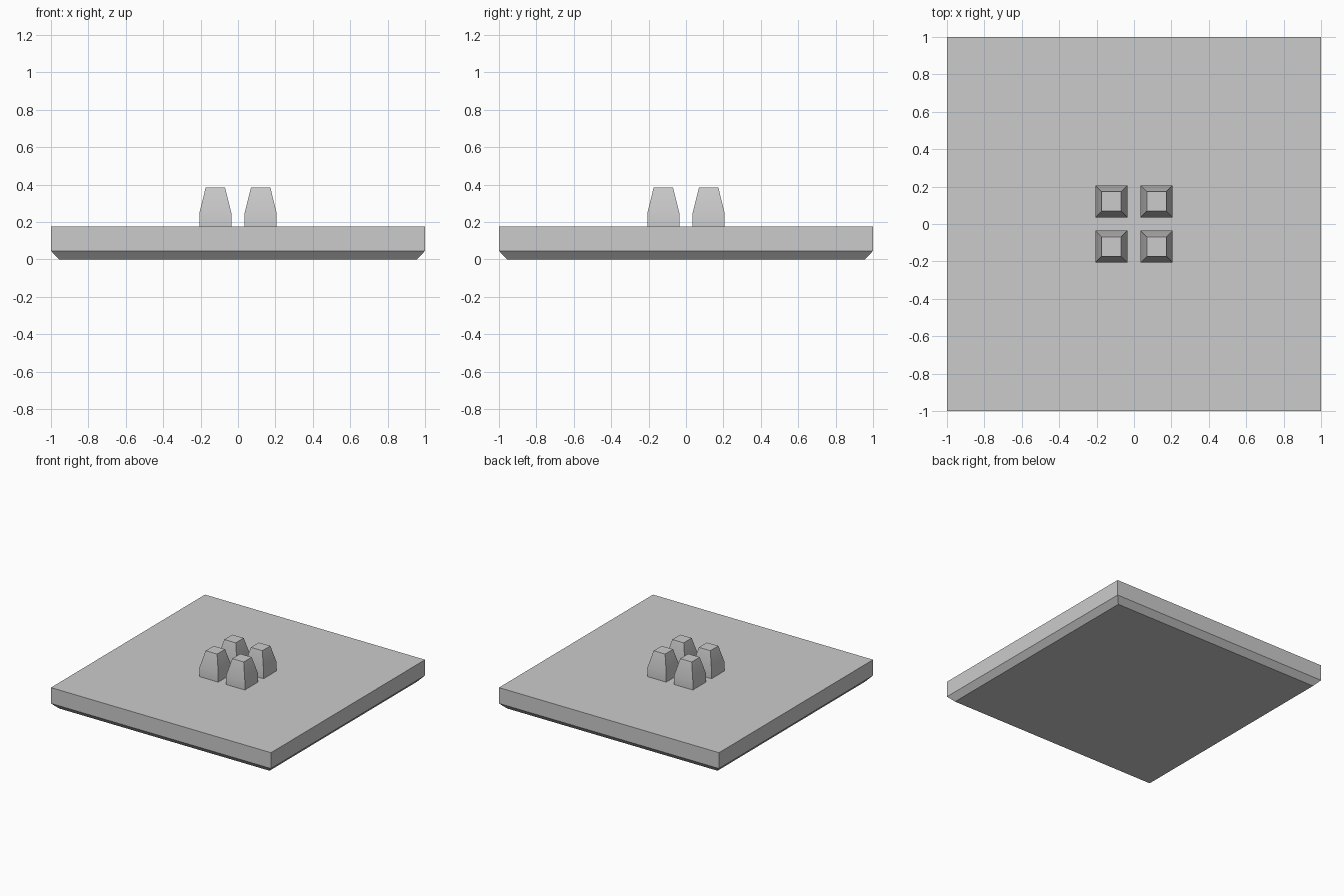
import bpy
import bmesh

cube = bpy.data.objects.get("Cube")
if cube:
    bpy.data.objects.remove(cube, do_unlink=True)

grey = bpy.data.materials.new("plain_grey")
grey.use_nodes = True
COLOUR = (0.6, 0.6, 0.6, 1)
grey.diffuse_color = COLOUR
grey.node_tree.nodes["Principled BSDF"].inputs["Base Color"].default_value = COLOUR


def square_stack(name, levels, x=0, y=0):
    """Closed solid through square rings given as (half width, height)."""
    bm = bmesh.new()
    rings = [[bm.verts.new((sx * h, sy * h, z))
              for sx, sy in ((-1, -1), (1, -1), (1, 1), (-1, 1))]
             for h, z in levels]
    for low, high in zip(rings, rings[1:]):
        for i in range(4):
            j = (i + 1) % 4
            bm.faces.new((low[i], low[j], high[j], high[i]))
    bm.faces.new(rings[0][::-1])
    bm.faces.new(rings[-1])
    mesh = bpy.data.meshes.new(name)
    bm.to_mesh(mesh)
    bm.free()
    mesh.materials.append(grey)
    obj = bpy.data.objects.new(name, mesh)
    obj.location = (x, y, 0)
    bpy.context.collection.objects.link(obj)
    # Soft shoulder, crisp corners
    bpy.ops.object.select_all(action="DESELECT")
    obj.select_set(True)
    bpy.context.view_layer.objects.active = obj
    bpy.ops.object.shade_smooth_by_angle()
    return obj


# Slab with a chamfered underside
square_stack("base_slab", [(0.957, 0), (1, 0.046), (1, 0.176)])

# Four tapered pegs around the centre
for side, sx in (("left", 1), ("right", -1)):
    for end, sy in (("front", -1), ("back", 1)):
        square_stack(f"peg_{end}_{side}",
                     [(0.086, 0.176), (0.086, 0.246), (0.052, 0.384)],
                     sx * 0.121, sy * 0.121)
